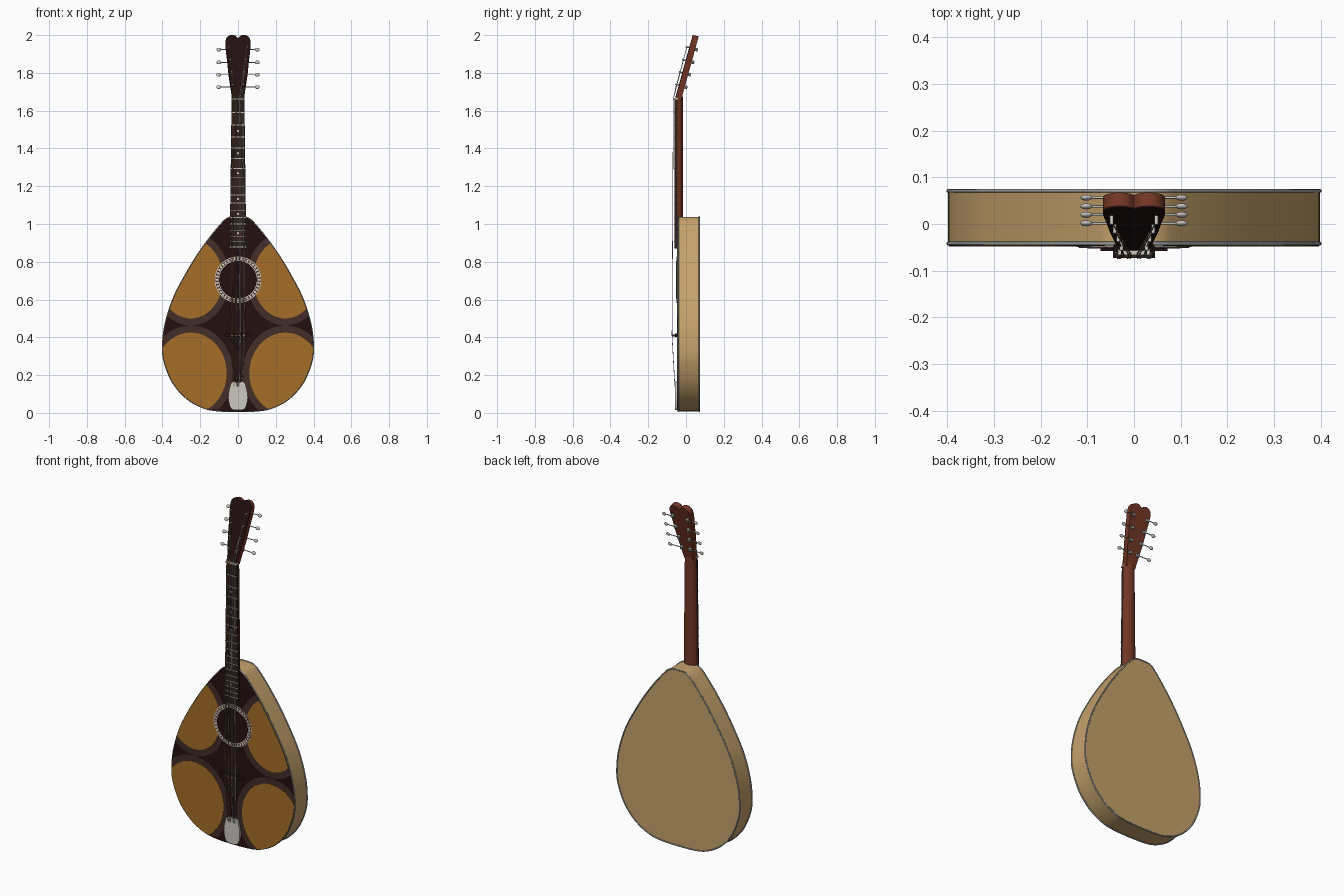
import bpy, bmesh, math
from mathutils import Matrix, Vector

if "Cube" in bpy.data.objects:
    bpy.data.objects.remove(bpy.data.objects["Cube"])


def material(name, r, g, b):
    m = bpy.data.materials.new(name)
    m.use_nodes = True
    m.diffuse_color = (r, g, b, 1)
    m.node_tree.nodes["Principled BSDF"].inputs["Base Color"].default_value = (r, g, b, 1)
    return m


TAN = material("tan_wood", 0.56, 0.36, 0.15)
AMBER = material("amber_panel", 0.37, 0.155, 0.02)
DARK = material("espresso", 0.018, 0.005, 0.005)
BORDER = material("border_brown", 0.055, 0.026, 0.02)
RED = material("mahogany", 0.17, 0.037, 0.018)
SILVER = material("silver", 0.6, 0.58, 0.53)
GREY = material("binding_grey", 0.34, 0.35, 0.35)
BRONZE = material("bronze_string", 0.35, 0.22, 0.11)
IVORY = material("ivory", 0.66, 0.62, 0.52)
ROSE = material("rosewood", 0.03, 0.014, 0.011)


def finish(name, bm, mat, matrix=None):
    bmesh.ops.recalc_face_normals(bm, faces=bm.faces)
    if matrix:
        bm.transform(matrix)
    me = bpy.data.meshes.new(name)
    bm.to_mesh(me)
    bm.free()
    me.materials.append(mat)
    ob = bpy.data.objects.new(name, me)
    bpy.context.collection.objects.link(ob)
    return ob


def loft(name, rings, mat, matrix=None):
    """Skin a list of equal closed rings and cap both ends."""
    bm = bmesh.new()
    loops = [[bm.verts.new(p) for p in ring] for ring in rings]
    n = len(loops[0])
    for a, b in zip(loops, loops[1:]):
        for i in range(n):
            j = (i + 1) % n
            bm.faces.new((a[i], a[j], b[j], b[i]))
    bm.faces.new(loops[0])
    bm.faces.new(loops[-1])
    return finish(name, bm, mat, matrix)


def prism(name, pts, y0, y1, mat, matrix=None):
    """Extrude an x-z outline from y0 to y1."""
    return loft(name, [[(x, y, z) for x, z in pts] for y in (y0, y1)], mat, matrix)


def box(name, x0, x1, y0, y1, z0, z1, mat, matrix=None):
    return prism(name, [(x0, z0), (x1, z0), (x1, z1), (x0, z1)], y0, y1, mat, matrix)


def disc(name, x, z, r, y0, y1, mat, n=48, matrix=None):
    ring = [(x + r * math.cos(2 * math.pi * i / n), z + r * math.sin(2 * math.pi * i / n)) for i in range(n)]
    return prism(name, ring, y0, y1, mat, matrix)


def ball(name, centre, size, mat, matrix):
    bm = bmesh.new()
    bmesh.ops.create_uvsphere(bm, u_segments=16, v_segments=10, radius=1)
    return finish(name, bm, mat, matrix @ Matrix.Translation(centre) @ Matrix.Diagonal((*size, 1)))


def tube(name, pts, r, mat, closed=False, sides=2):
    cu = bpy.data.curves.new(name, "CURVE")
    cu.dimensions = "3D"
    cu.bevel_depth = r
    cu.bevel_resolution = sides
    cu.use_fill_caps = True
    sp = cu.splines.new("POLY")
    sp.points.add(len(pts) - 1)
    for p, co in zip(sp.points, pts):
        p.co = (*co, 1)
    sp.use_cyclic_u = closed
    cu.materials.append(mat)
    ob = bpy.data.objects.new(name, cu)
    bpy.context.collection.objects.link(ob)
    return ob


def smooth_path(pts, steps=6):
    """Catmull-Rom curve through the points."""
    v = [Vector(p) for p in pts]
    out = []
    for i in range(len(v) - 1):
        a, b, c, d = v[max(i - 1, 0)], v[i], v[i + 1], v[min(i + 2, len(v) - 1)]
        for k in range(steps):
            t = k / steps
            p = 0.5 * (2 * b + (c - a) * t + (2 * a - 5 * b + 4 * c - d) * t ** 2 + (3 * b - a - 3 * c + d) * t ** 3)
            out.append((p.x, p.y))
    return out + [tuple(v[-1])]


def mirrored(half):
    """Close a half outline that starts and ends on x = 0."""
    return half + [(-x, z) for x, z in reversed(half[1:-1])]


# Teardrop body
half = smooth_path([(0, .008), (.1, .011), (.18, .026), (.27, .075), (.345, .16), (.39, .27), (.398, .36),
                    (.385, .47), (.345, .6), (.29, .71), (.225, .82), (.155, .92), (.085, 1.005),
                    (.055, 1.03), (.03, 1.037), (0, 1.037)])
outline = mirrored(half)
prism("body", outline, -.044, .072, TAN)
prism("soundboard", outline, -.046, -.043, DARK)
for label, y in (("front", -.042), ("back", .071)):
    tube(label + "_binding", [(x, y, z) for x, z in outline], .004, GREY, True)


def half_width(z):
    for (xa, za), (xb, zb) in zip(half, half[1:]):
        if za <= z <= zb and zb > za:
            return xa + (xb - xa) * (z - za) / (zb - za)
    return 0


def panel(name, side, cx, cz, rx, rz, y, mat):
    """Oval plate trimmed to the body outline."""
    inner, outer = [], []
    for i in range(1, 80):
        t = math.pi * i / 80
        z = cz - rz * math.cos(t)
        a, b = cx - rx * math.sin(t), min(cx + rx * math.sin(t), half_width(z) - .002)
        if b > a + .0005:
            inner.append((side * a, z))
            outer.append((side * b, z))
    prism(name, inner + outer[::-1], y, -.045, mat)


# Painted oval panels with borders
for side, label in ((1, "left"), (-1, "right")):
    for part, oval in (("upper", (.25, .71, .17, .21)), ("lower", (.25, .21, .19, .215))):
        cx, cz, rx, rz = oval
        panel(f"{label}_{part}_border", side, cx, cz, rx + .035, rz + .037, -.0472, BORDER)
        panel(f"{label}_{part}_panel", side, cx, cz, rx, rz, -.0486, AMBER)

# Soundhole and beaded rosette
hole_z = .705
for i, (r, mat) in enumerate(((.123, IVORY), (.119, BORDER), (.104, IVORY), (.1, DARK))):
    disc(f"rosette_{i}", 0, hole_z, r, -.0496 - .001 * i, -.045, mat, 64)
for i in range(40):
    t = 2 * math.pi * i / 40
    disc(f"rosette_bead_{i}", .1115 * math.cos(t), hole_z + .1115 * math.sin(t), .0065, -.0515, -.049, IVORY, 8)

# Neck with a rounded back
nut_z, bridge_z, board_end = 1.66, .41, .87


def board_width(z):
    return .034 + .01 * (nut_z - z) / (nut_z - board_end)


rings = []
for z in (1.02, 1.675):
    arc = [math.pi * i / 16 for i in range(17)]
    rings.append([(board_width(z) * math.cos(t), -.046 + .03 * math.sin(t), z) for t in arc])
loft("neck", rings, RED)
wb, wt = board_width(board_end), board_width(nut_z)
prism("fretboard", [(-wb, board_end), (wb, board_end), (wt, nut_z), (-wt, nut_z)], -.06, -.0455, ROSE)
box("nut", -wt, wt, -.066, -.046, nut_z - .004, nut_z + .008, IVORY)

# Frets and position dots
fret_z = [nut_z - (nut_z - bridge_z) * (1 - 2 ** (-n / 12)) for n in range(18)]
for n in range(1, 18):
    w = board_width(fret_z[n])
    box(f"fret_{n}", -w, w, -.0625, -.059, fret_z[n] - .002, fret_z[n] + .002, SILVER)
for n in (3, 5, 7, 10, 12, 15):
    disc(f"fret_dot_{n}", 0, (fret_z[n] + fret_z[n - 1]) / 2, .006, -.061, -.059, IVORY, 16)

# Tilted headstock with two lobes on top
tilt = math.radians(15.5)
HEAD = Matrix.Translation((0, -.058, nut_z)) @ Matrix.Rotation(-tilt, 4, "X")
head = mirrored([(0, 0)] + smooth_path([(.03, 0), (.037, .05), (.05, .14), (.058, .22), (.066, .295),
                                        (.062, .335), (.04, .353), (.015, .35), (0, .335)], 4))
prism("headstock", head, .003, .032, RED, HEAD)
prism("headstock_face", head, -.001, .003, DARK, HEAD)

# Tuning machines
posts = [(.027, .078), (.034, .146), (.041, .214), (.048, .284)]
for side, label in ((1, "left"), (-1, "right")):
    for i, (x, z) in enumerate(posts):
        tag = f"{label}_tuner_{i}"
        disc(tag + "_post", side * x, z, .004, -.02, .044, SILVER, 12, HEAD)
        box(tag + "_gear", side * x - .008, side * x + .008, .032, .046, z - .008, z + .008, GREY, HEAD)
        tube(tag + "_shaft", [HEAD @ Vector((side * a, .04, z)) for a in (x, .095)], .0025, SILVER)
        ball(tag + "_button", (side * .102, .04, z), (.013, .006, .01), SILVER, HEAD)

# Bridge and tailpiece
box("bridge_base", -.072, .072, -.058, -.045, bridge_z - .009, bridge_z + .009, DARK)
prism("bridge_saddle", [(-.045, bridge_z - .005), (.045, bridge_z - .005), (.04, bridge_z + .005),
                        (-.04, bridge_z + .005)], -.073, -.056, ROSE)
tail = mirrored(smooth_path([(0, .014), (.03, .018), (.043, .035), (.052, .08), (.045, .13), (.032, .163),
                             (0, .163)], 3))
prism("tailpiece", tail, -.058, -.045, SILVER)

# Four paired courses of strings
for k in range(8):
    side = -1 if k < 4 else 1
    i = k if k < 4 else 7 - k
    spread = (k // 2 - 1.5) / 1.5
    pair = .0025 * (1 if k % 2 else -1)
    px, pz = posts[i]
    path = [(spread * .022 + pair, -.059, .14), (spread * .033 + pair, -.074, bridge_z),
            (spread * .024 + pair, -.067, nut_z + .002), HEAD @ Vector((side * px, -.014, pz))]
    tube(f"string_{k}", path, .0016, BRONZE if k < 4 else SILVER, sides=1)

# Smooth rounded parts while keeping hard edges
bpy.ops.object.select_all(action="DESELECT")
for ob in bpy.context.scene.objects:
    if ob.type == "MESH" and ob.name.startswith(("body", "neck", "headstock", "left_tuner", "right_tuner")):
        ob.select_set(True)
        bpy.context.view_layer.objects.active = ob
bpy.ops.object.shade_smooth_by_angle(angle=math.radians(35))
